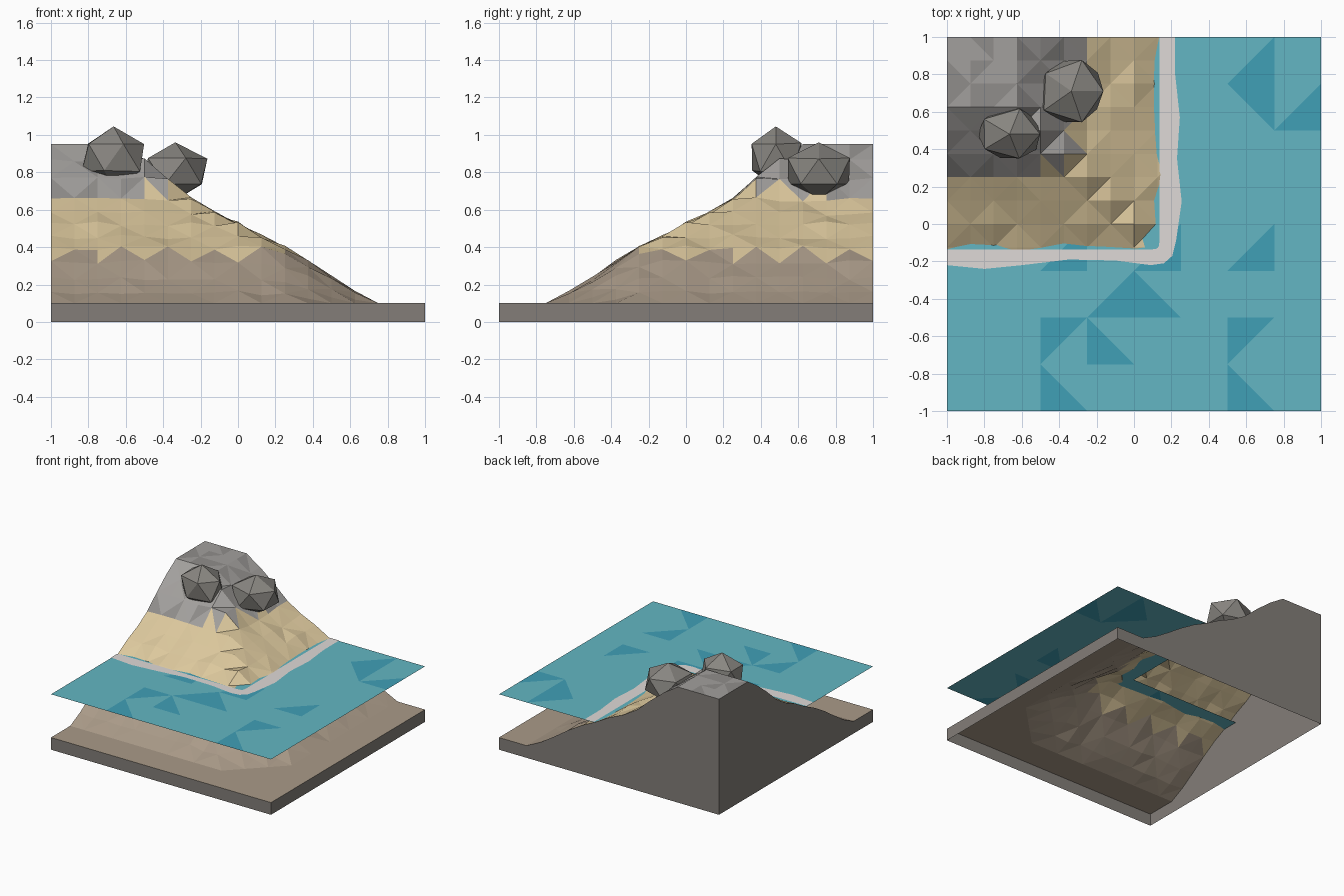
import bpy, bmesh, math, random

if "Cube" in bpy.data.objects:
    bpy.data.objects.remove(bpy.data.objects["Cube"])

random.seed(4)


def mat(name, r, g, b):
    m = bpy.data.materials.new(name)
    m.diffuse_color = (r ** 2.2, g ** 2.2, b ** 2.2, 1)
    m.use_nodes = True
    m.node_tree.nodes["Principled BSDF"].inputs["Base Color"].default_value = m.diffuse_color
    return m


SEABED = mat("seabed", .66, .60, .53)
SAND = mat("sand", .86, .78, .61)
PEAK = mat("peak_grey", .63, .62, .61)
PEAK_DARK = mat("peak_dark_grey", .56, .55, .54)
SIDE = mat("side_grey", .51, .49, .47)
ROCK = mat("rock_grey", .53, .52, .50)
WATER = mat("water", .39, .71, .76)
WATER_DARK = mat("water_dark", .26, .62, .71)
FOAM = mat("foam", .87, .85, .84)


def finish(bm, name, mats):
    me = bpy.data.meshes.new(name)
    bm.to_mesh(me)
    bm.free()
    for m in mats:
        me.materials.append(m)
    ob = bpy.data.objects.new(name, me)
    bpy.context.collection.objects.link(ob)
    return ob


def cell_triangles(i, j):
    """Lower and upper triangle of a grid cell, with alternating diagonals."""
    a, b, c, d = (i, j), (i + 1, j), (i + 1, j + 1), (i, j + 1)
    return ((a, b, c), (a, c, d)) if (i + j) % 2 else ((a, b, d), (b, c, d))


# Hill: height falls with distance from a rounded corner block
PROFILE = [(-1, .95), (-.625, .95), (-.5, .87), (-.375, .77), (-.25, .66),
           (-.125, .585), (0, .53), (.125, .46), (.25, .40), (.375, .325),
           (.5, .24), (.625, .16), (.75, .10), (3, .10)]


def height(x, y, c=.125):
    qx, qy = x - c, -y - c
    t = c + math.hypot(max(qx, 0), max(qy, 0)) + min(max(qx, qy), 0)
    for (t0, z0), (t1, z1) in zip(PROFILE, PROFILE[1:]):
        if t <= t1:
            return z0 + (z1 - z0) * (t - t0) / (t1 - t0)


# Terrain surface
N = 16
bm = bmesh.new()
grid = {}
for i in range(N + 1):
    for j in range(N + 1):
        x, y = -1 + 2 * i / N, -1 + 2 * j / N
        z = height(x, y)
        if .13 < z < .94 and 0 < i < N and 0 < j < N:
            z += random.uniform(-.018, .008)
        grid[i, j] = bm.verts.new((x, y, z))
for i in range(N):
    for j in range(N):
        for tri in cell_triangles(i, j):
            f = bm.faces.new([grid[k] for k in tri])
            z = f.calc_center_median().z
            f.material_index = (0 if z < .365 else 1 if z < .695
                                else random.choice((2, 2, 3)))

# Side walls down to the ground, open underneath
rim = ([(i, 0) for i in range(N)] + [(N, j) for j in range(N)]
       + [(i, N) for i in range(N, 0, -1)] + [(0, j) for j in range(N, 0, -1)])
low = [bm.verts.new((grid[k].co.x, grid[k].co.y, 0)) for k in rim]
for n in range(len(rim)):
    m = (n + 1) % len(rim)
    f = bm.faces.new((grid[rim[m]], grid[rim[n]], low[n], low[m]))
    f.material_index = 4
finish(bm, "terrain", [SEABED, SAND, PEAK, PEAK_DARK, SIDE])

# Water sheet, L-shaped, with scattered darker facets (cell, 0 lower / 1 upper)
DARK = {(6, 7, 0), (6, 6, 1), (7, 6, 0), (6, 3, 0), (2, 3, 0), (4, 3, 0),
        (3, 2, 0), (4, 2, 0), (2, 1, 1), (3, 1, 0), (2, 0, 0), (6, 1, 1),
        (6, 0, 0)}
bm = bmesh.new()
wv = {(i, j): bm.verts.new((-1 + i / 4, -1 + j / 4, .455))
      for i in range(9) for j in range(9) if i >= 4 or j <= 4}
for i in range(8):
    for j in range(8):
        if i < 4 and j >= 4:
            continue
        for k, tri in enumerate(cell_triangles(i, j)):
            f = bm.faces.new([wv[v] for v in tri])
            f.material_index = int((i, j, k) in DARK)
finish(bm, "water", [WATER, WATER_DARK])

# Foam band: straight inner edge, wavy outer edge
OUTER = [(-1, -.22), (-.8, -.24), (-.6, -.22), (-.35, -.19), (-.1, -.195),
         (.09, -.22), (.16, -.21), (.205, -.17), (.225, -.09), (.255, .12),
         (.23, .35), (.245, .57), (.22, .8), (.22, 1)]
INNER = [(x, -.137) for x in (-1, -.8, -.6, -.35, -.1, .09)]
INNER += [(.12, -.132), (.132, -.12)]
INNER += [(.137, y) for y in (-.09, .12, .35, .57, .8, 1)]
bm = bmesh.new()
o = [bm.verts.new((x, y, .459)) for x, y in OUTER]
n = [bm.verts.new((x, y, .459)) for x, y in INNER]
for a in range(len(o) - 1):
    bm.faces.new((o[a], o[a + 1], n[a + 1], n[a]))
finish(bm, "foam", [FOAM])


# Boulders on the slope
def boulder(name, centre, radii):
    bm = bmesh.new()
    bmesh.ops.create_icosphere(bm, subdivisions=1, radius=1)
    for v in bm.verts:
        s = 1 if abs(v.co.z) > .9 else random.uniform(.95, 1.04)
        v.co = [c + r * s * p for c, r, p in zip(centre, radii, v.co)]
    finish(bm, name, [ROCK])


boulder("boulder_left", (-.665, .48, .88), (.19, .155, .165))
boulder("boulder_right", (-.335, .71, .805), (.198, .19, .155))
